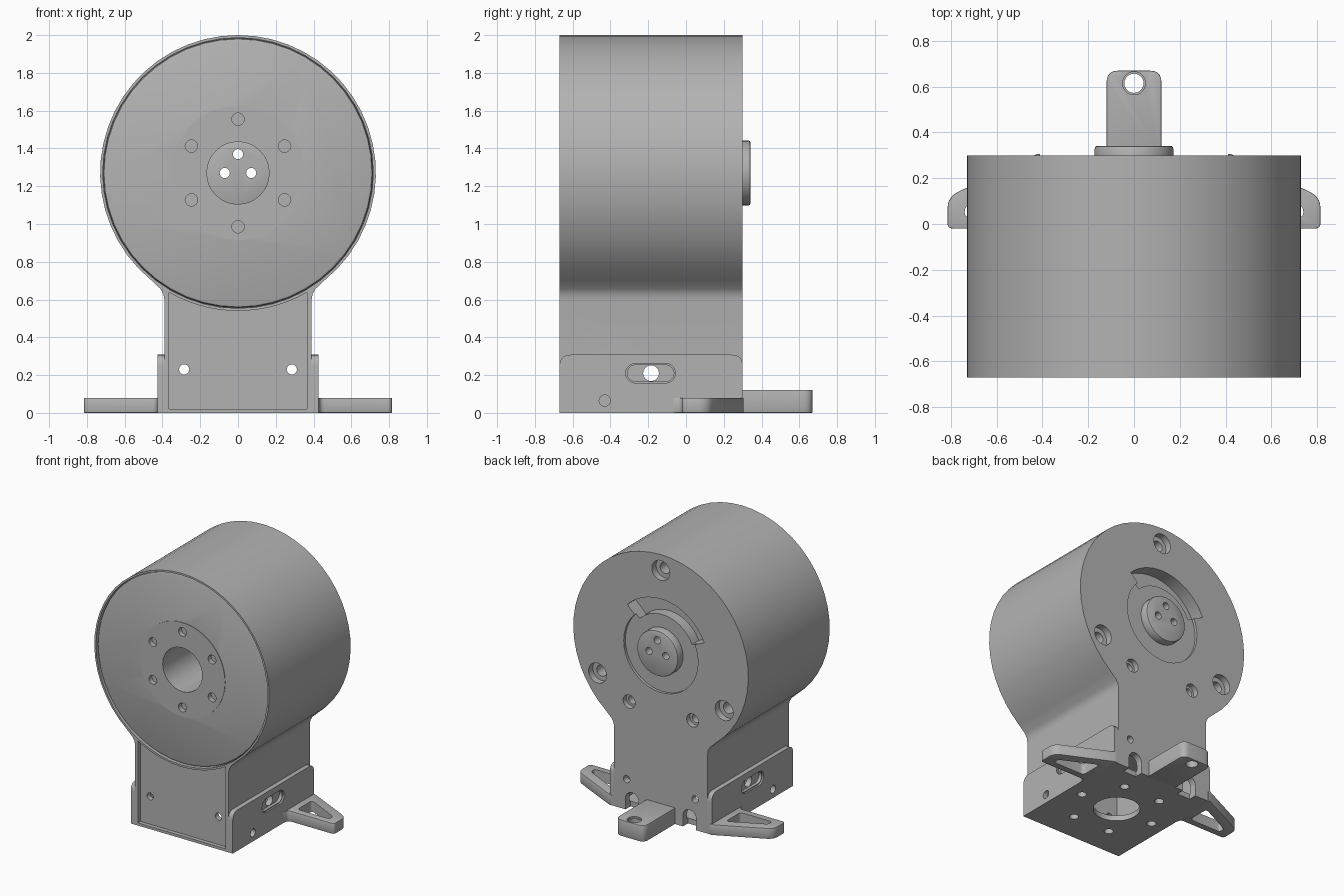
import bpy, bmesh, math
from mathutils import Vector

cube = bpy.data.objects.get("Cube")
if cube:
    bpy.data.objects.remove(cube, do_unlink=True)

grey = bpy.data.materials.new("plain_grey")
grey.use_nodes = True
grey.diffuse_color = (0.45, 0.45, 0.45, 1)
grey.node_tree.nodes["Principled BSDF"].inputs["Base Color"].default_value = (0.45, 0.45, 0.45, 1)

FRONT, BACK, AXIS_Z = -0.67, 0.30, 1.27
MID_Y = (FRONT + BACK) / 2


# ---- helpers: 2D outlines, prisms, cuts ----
def arc(cx, cy, r, a, b, n):
    return [(cx + r * math.cos(math.radians(a + (b - a) * i / n)),
             cy + r * math.sin(math.radians(a + (b - a) * i / n))) for i in range(n + 1)]


def disc(cx, cy, r, n=24):
    return arc(cx, cy, r, 90, 450, n)[:-1]


def rect(x0, y0, x1, y1):
    return [(x0, y0), (x1, y0), (x1, y1), (x0, y1)]


def rounded(points, radii, n=5):
    out = []
    for i, p in enumerate(points):
        r = radii[i] if isinstance(radii, (list, tuple)) else radii
        p = Vector(p)
        if not r:
            out.append(tuple(p))
            continue
        a = p + (Vector(points[i - 1]) - p).normalized() * r
        b = p + (Vector(points[(i + 1) % len(points)]) - p).normalized() * r
        for k in range(n + 1):
            t = k / n
            out.append(tuple(a * (1 - t) ** 2 + p * 2 * t * (1 - t) + b * t * t))
    return out


def prism(name, outline, axis, lo, hi, bevel=0):
    """Extrude a 2D outline along an axis from lo to hi."""
    place = {"x": lambda p, d: (d, p[0], p[1]),
             "y": lambda p, d: (p[0], d, p[1]),
             "z": lambda p, d: (p[0], p[1], d)}[axis]
    bm = bmesh.new()
    low = [bm.verts.new(place(p, lo)) for p in outline]
    high = [bm.verts.new(place(p, hi)) for p in outline]
    caps = [bm.faces.new(low), bm.faces.new(high)]
    for i in range(len(low)):
        j = (i + 1) % len(low)
        bm.faces.new((low[i], low[j], high[j], high[i]))
    bmesh.ops.recalc_face_normals(bm, faces=bm.faces[:])
    if bevel:
        edges = list({e for f in caps for e in f.edges})
        bmesh.ops.bevel(bm, geom=edges, offset=bevel, segments=2, profile=0.5, affect="EDGES")
    mesh = bpy.data.meshes.new(name)
    bm.to_mesh(mesh)
    bm.free()
    mesh.materials.append(grey)
    obj = bpy.data.objects.new(name, mesh)
    bpy.context.collection.objects.link(obj)
    return obj


def cut(targets, outline, axis, lo, hi):
    cutter = prism("cutter", outline, axis, lo, hi)
    cutter.hide_render = True
    for obj in targets:
        mod = obj.modifiers.new("cut", "BOOLEAN")
        mod.operation, mod.solver, mod.object = "DIFFERENCE", "EXACT", cutter
        bpy.context.view_layer.objects.active = obj
        bpy.ops.object.modifier_apply(modifier=mod.name)
    bpy.data.objects.remove(cutter, do_unlink=True)


parts = []


def part(*args, **kw):
    parts.append(prism(*args, **kw))
    return parts[-1]


# ---- housing: drum with a filleted neck ----
outline = [(-0.395, 0.63), (-0.39, 0.60), (-0.39, 0.015), (0.39, 0.015), (0.39, 0.60), (0.395, 0.63), (0.412, 0.658)]
outline += arc(0, AXIS_Z, 0.73, -51, 231, 40) + [(-0.412, 0.658)]
housing = part("housing", outline, "y", FRONT, BACK)

# front recess, neck panel recess between the side walls, and hollow neck
cut([housing], disc(0, AXIS_Z, 0.716, 48), "y", FRONT - 0.1, FRONT + 0.05)
panel = [(-0.365, -0.1), (0.365, -0.1)] + arc(0, AXIS_Z, 0.73, -60, -120, 14)
cut([housing], panel, "y", FRONT - 0.1, FRONT + 0.03)
cut([housing], rect(-0.35, 0.04, 0.35, 0.5), "y", FRONT + 0.07, BACK - 0.05)

# ---- front cover and flange ----
cover = part("front_cover", disc(0, AXIS_Z, 0.714, 48), "y", FRONT + 0.012, FRONT + 0.06, bevel=0.016)
flange = part("front_flange", disc(0, AXIS_Z, 0.355, 48), "y", FRONT + 0.008, FRONT + 0.05)
cut([housing, cover, flange], disc(0, AXIS_Z, 0.165, 32), "y", FRONT - 0.1, BACK + 0.1)
for i in range(6):
    a = math.radians(30 + 60 * i)
    x, z = 0.285 * math.cos(a), AXIS_Z + 0.285 * math.sin(a)
    cut([cover, flange], disc(x, z, 0.033, 16), "y", FRONT - 0.1, FRONT + 0.045)

# ---- rear details: ring recess, curved slot, screw holes ----
cut([housing], disc(0, AXIS_Z, 0.31, 40), "y", BACK - 0.02, BACK + 0.1)
slot = arc(0, AXIS_Z, 0.395, 45, 156, 20) + arc(0, AXIS_Z, 0.27, 156, 45, 20)
cut([housing], slot, "y", BACK - 0.1, BACK + 0.1)
for a in (90, 210, 330):
    x, z = arc(0, AXIS_Z, 0.61, a, a, 1)[0]
    cut([housing], disc(x, z, 0.075), "y", BACK - 0.05, BACK + 0.1)
    cut([housing], disc(x, z, 0.042, 16), "y", BACK - 0.15, BACK + 0.1)
for s in (-1, 1):
    cut([housing], disc(s * 0.265, 0.82, 0.05, 20), "y", BACK - 0.04, BACK + 0.1)
    cut([housing], disc(s * 0.265, 0.82, 0.032, 16), "y", BACK - 0.12, BACK + 0.1)
    cut([housing], disc(s * 0.285, 0.23, 0.027, 16), "y", FRONT - 0.1, BACK + 0.1)
cut([housing], disc(MID_Y, 0.21, 0.042, 16), "x", -1, 1)

rear_boss = part("rear_boss", disc(0, AXIS_Z, 0.172, 32), "y", BACK - 0.06, BACK + 0.042, bevel=0.012)
for x, dz in ((-0.07, 0), (0.07, 0), (0, 0.1)):
    cut([rear_boss], disc(x, AXIS_Z + dz, 0.027, 16), "y", 0, 1)

# ---- bracket: floor and two side walls ----
floor = part("bracket_floor", rect(-0.425, FRONT, 0.425, BACK), "z", 0, 0.02)
cut([floor, housing], disc(0, MID_Y, 0.16, 32), "z", -0.1, 0.2)
for i in range(6):
    x, y = arc(0, MID_Y, 0.31, 60 * i, 60 * i, 1)[0]
    cut([floor, housing], disc(x, y, 0.032, 16), "z", -0.1, 0.1)
for s in (-1, 1):
    notch = [(s * 0.24 - 0.055, -0.1), (s * 0.24 + 0.055, -0.1)] + arc(s * 0.24, 0.085, 0.055, 0, 180, 10)
    cut([floor, housing], notch, "y", BACK - 0.06, BACK + 0.1)

for s, side in ((1, "left"), (-1, "right")):
    lo, hi = sorted((s * 0.388, s * 0.425))
    wall = part(side + "_bracket_wall", rounded(rect(FRONT, 0, BACK, 0.308), [0, 0, 0.06, 0.06]), "x", lo, hi)
    for r, depth in ((0.052, 0.012), (0.044, 0.1)):
        pill = arc(-0.108, 0.21, r, -90, 90, 10) + arc(-0.267, 0.21, r, 90, 270, 10)
        lo, hi = sorted((s * (0.425 - depth), s * 0.5))
        cut([wall], pill, "x", lo, hi)
    cut([wall], disc(-0.43, 0.065, 0.03, 16), "x", *sorted((s * 0.3, s * 0.5)))

    # side ear with a rounded triangular opening
    shape = [(0.41, -0.07), (0.425, -0.07), (0.435, -0.02), (0.815, -0.02), (0.815, 0.118), (0.425, 0.305), (0.41, 0.305)]
    ear = rounded(shape, [0, 0, 0.025, 0.025, 0.05, 0, 0])
    ear = part(side + "_ear", [(s * x, y) for x, y in ear], "z", 0, 0.08, bevel=0.004)
    hole = rounded([(0.475, 0.03), (0.74, 0.03), (0.74, 0.075), (0.475, 0.205)], [0.03, 0.02, 0.02, 0.035])
    cut([ear], [(s * x, y) for x, y in hole], "z", -0.1, 0.2)

# ---- rear mounting tab ----
tab = rounded(rect(-0.12, BACK - 0.02, 0.12, 0.67), [0, 0, 0.05, 0.05])
tab = part("rear_tab", tab, "z", 0, 0.122, bevel=0.004)
cut([tab], disc(0, 0.615, 0.042), "z", -0.1, 0.3)
cut([tab], disc(0, 0.615, 0.05), "z", 0.11, 0.3)

# ---- smooth shading with sharp edges kept ----
bpy.ops.object.select_all(action="DESELECT")
for obj in parts:
    obj.select_set(True)
bpy.context.view_layer.objects.active = housing
bpy.ops.object.shade_smooth_by_angle(angle=math.radians(30))
